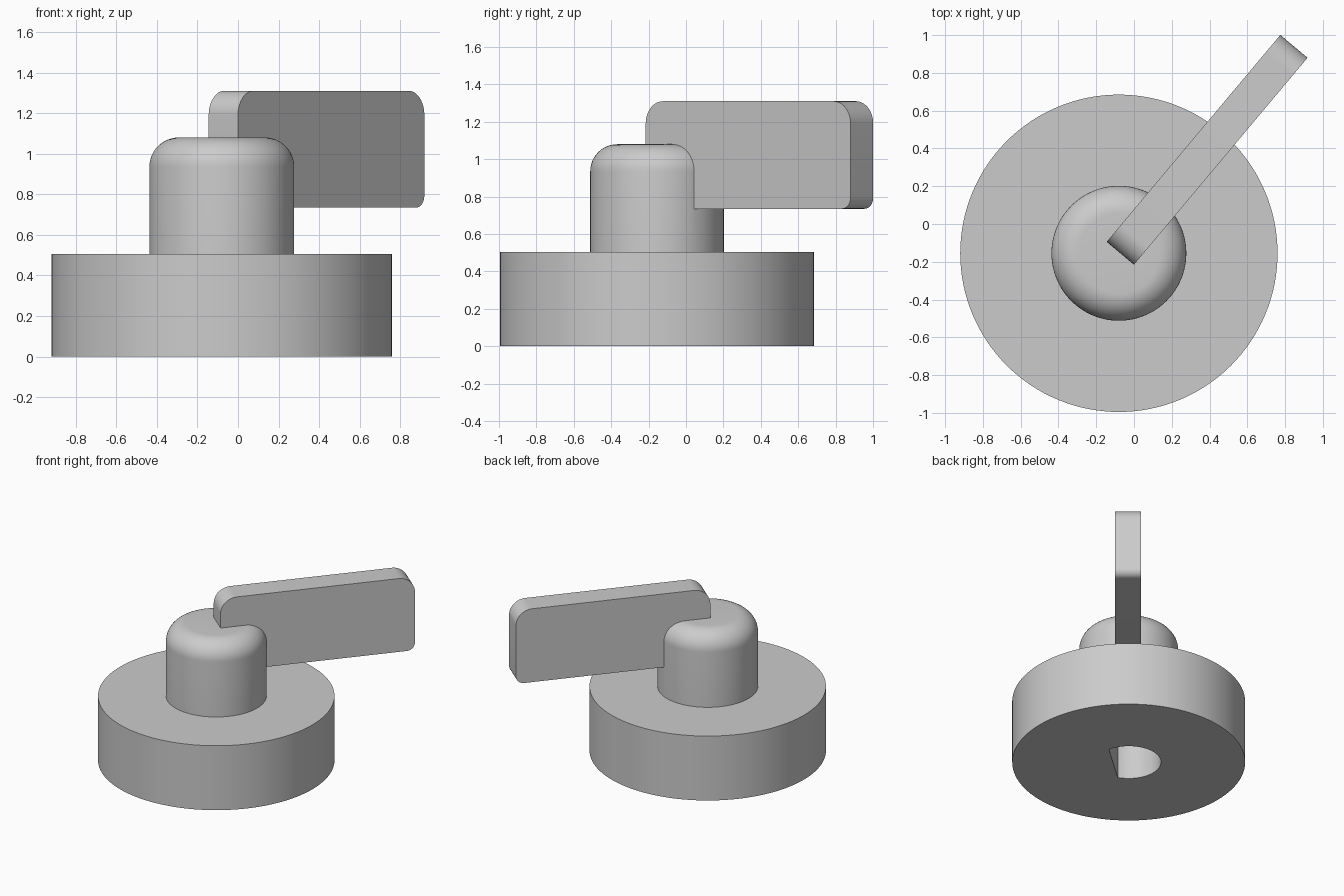
import bpy, bmesh
from math import radians, sin, cos, pi, acos
from mathutils import Matrix, Vector

cube = bpy.data.objects.get("Cube")
if cube:
    bpy.data.objects.remove(cube, do_unlink=True)

AXIS = Vector((-0.08, -0.155, 0))
BASE_R, BASE_H = 0.84, 0.505
HUB_R, HUB_H, HUB_FILLET = 0.357, 1.08, 0.145

grey = bpy.data.materials.new("plain_grey")
grey.use_nodes = True
colour = (0.6, 0.6, 0.6, 1)
grey.diffuse_color = colour
grey.node_tree.nodes["Principled BSDF"].inputs["Base Color"].default_value = colour


def arc(cx, cy, r, start, end, steps):
    """Points on an arc, angles in radians."""
    return [(cx + r * cos(start + (end - start) * i / steps),
             cy + r * sin(start + (end - start) * i / steps)) for i in range(steps + 1)]


def make_object(name, bm, matrix):
    bmesh.ops.recalc_face_normals(bm, faces=bm.faces)
    mesh = bpy.data.meshes.new(name)
    bm.to_mesh(mesh)
    bm.free()
    mesh.materials.append(grey)
    obj = bpy.data.objects.new(name, mesh)
    obj.matrix_world = matrix
    bpy.context.collection.objects.link(obj)
    return obj


def extrude_outline(name, points, depth, matrix):
    """Prism from a flat outline, extruded along local z."""
    bm = bmesh.new()
    face = bm.faces.new([bm.verts.new((x, y, 0)) for x, y in points])
    top = bmesh.ops.extrude_face_region(bm, geom=[face])["geom"]
    bmesh.ops.translate(bm, vec=(0, 0, depth),
                        verts=[v for v in top if isinstance(v, bmesh.types.BMVert)])
    return make_object(name, bm, matrix)


def lathe(name, profile, matrix, steps=128):
    bm = bmesh.new()
    verts = [bm.verts.new((r, 0, z)) for r, z in profile]
    edges = [bm.edges.new(pair) for pair in zip(verts, verts[1:])]
    bmesh.ops.spin(bm, geom=verts + edges, cent=(0, 0, 0), axis=(0, 0, 1),
                   angle=2 * pi, steps=steps)
    bmesh.ops.remove_doubles(bm, verts=bm.verts, dist=0.0001)
    return make_object(name, bm, matrix)


def apply_boolean(target, other, operation):
    mod = target.modifiers.new(operation.lower(), "BOOLEAN")
    mod.object, mod.operation, mod.solver = other, operation, "EXACT"
    bpy.context.view_layer.objects.active = target
    bpy.ops.object.modifier_apply(modifier=mod.name)
    bpy.data.objects.remove(other, do_unlink=True)


# Round base with a filleted hub, turned as one piece
place = Matrix.Translation(AXIS)
profile = [(0, 0), (BASE_R, 0), (BASE_R, BASE_H), (HUB_R, BASE_H)]
profile += arc(HUB_R - HUB_FILLET, HUB_H - HUB_FILLET, HUB_FILLET, 0, pi / 2, 12)
knob = lathe("lever_knob", profile + [(0, HUB_H)], place)

# Lever: rounded plate outline, stood upright and turned around the hub axis
length, low, high, width = 1.43, 0.735, 1.31, 0.188
big, small = 0.12, 0.06
outline = [(0, low)]
outline += arc(length - small, low + small, small, -pi / 2, 0, 8)
outline += arc(length - big, high - big, big, 0, pi / 2, 12)
outline += arc(big, high - big, big, pi / 2, pi, 12)
lever_place = (Matrix.Translation((-0.0725, -0.155, 0)) @ Matrix.Rotation(radians(50), 4, "Z")
               @ Matrix.Rotation(pi / 2, 4, "X") @ Matrix.Translation((0, 0, -width / 2)))
lever = extrude_outline("lever", outline, width, lever_place)
apply_boolean(knob, lever, "UNION")

# D-shaped shaft socket in the underside
socket_r, flat = 0.233, 0.112
half = acos(flat / socket_r)
socket_place = place @ Matrix.Rotation(radians(-49), 4, "Z") @ Matrix.Translation((0, 0, -0.1))
socket = extrude_outline("shaft_socket", arc(0, 0, socket_r, half, 2 * pi - half, 48),
                         0.7, socket_place)
apply_boolean(knob, socket, "DIFFERENCE")

# Smooth the curved walls, keep the edges crisp
bpy.ops.object.select_all(action="DESELECT")
knob.select_set(True)
bpy.context.view_layer.objects.active = knob
bpy.ops.object.shade_smooth_by_angle(angle=radians(30))
